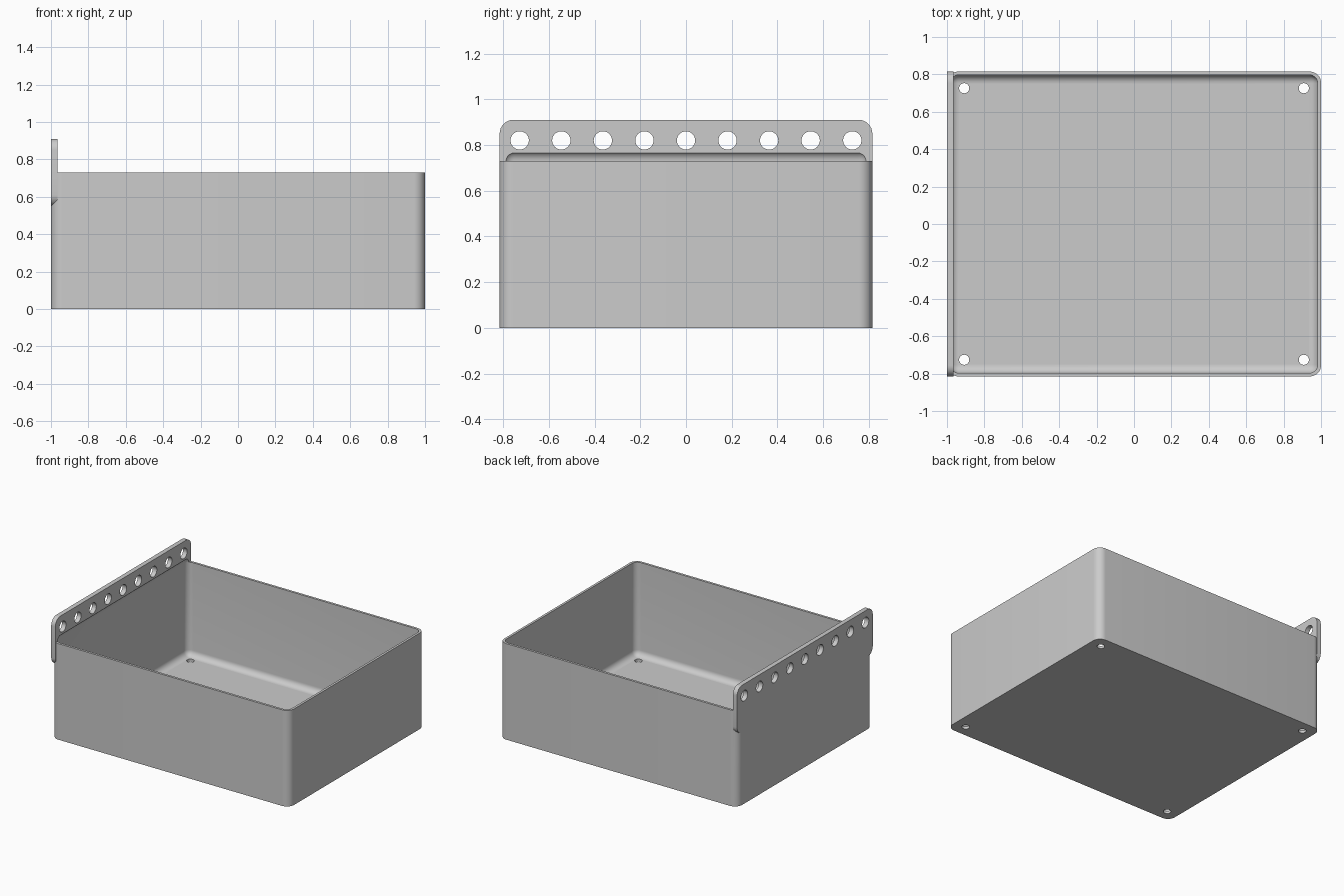
import bpy, bmesh, math
from mathutils import Matrix, Vector

old = bpy.data.objects.get("Cube")
if old:
    bpy.data.objects.remove(old, do_unlink=True)

grey = bpy.data.materials.new("light grey")
grey.use_nodes = True
grey.diffuse_color = (0.6, 0.6, 0.6, 1)
grey.node_tree.nodes["Principled BSDF"].inputs["Base Color"].default_value = (0.6, 0.6, 0.6, 1)


def make_object(name, bm):
    mesh = bpy.data.meshes.new(name)
    bm.to_mesh(mesh)
    bm.free()
    mesh.materials.append(grey)
    obj = bpy.data.objects.new(name, mesh)
    bpy.context.collection.objects.link(obj)
    return obj


def rounded_box(name, low, high, radius, axis=None):
    """Box between two corners, rounding the edges along one axis or all of them."""
    low, high = Vector(low), Vector(high)
    bm = bmesh.new()
    bmesh.ops.create_cube(bm, size=1)
    bmesh.ops.scale(bm, vec=high - low, verts=bm.verts)
    bmesh.ops.translate(bm, vec=(low + high) / 2, verts=bm.verts)
    edges = [e for e in bm.edges if axis is None or
             abs((e.verts[0].co - e.verts[1].co).normalized()[axis]) > 0.9]
    bmesh.ops.bevel(bm, geom=edges, offset=radius, offset_type='OFFSET',
                    segments=8, profile=0.5, affect='EDGES')
    return make_object(name, bm)


def hole_cutters(name, centres, radius, depth, rotation):
    bm = bmesh.new()
    for c in centres:
        bmesh.ops.create_cone(bm, cap_ends=True, segments=32, radius1=radius, radius2=radius,
                              depth=depth, matrix=Matrix.Translation(c) @ rotation)
    return make_object(name, bm)


def combine(target, tool, operation):
    mod = target.modifiers.new(operation.lower(), 'BOOLEAN')
    mod.operation, mod.solver, mod.object = operation, 'EXACT', tool
    bpy.context.view_layer.objects.active = target
    bpy.ops.object.modifier_apply(modifier=mod.name)
    bpy.data.objects.remove(tool, do_unlink=True)


half_y, rim = 0.815, 0.73
wall = 0.018

# Tray shell with the hanging rail on its left end
tray = rounded_box("tray", (-1, -half_y, 0), (1, half_y, rim), 0.06, axis=2)
rail = rounded_box("hanging_rail", (-1, -half_y, 0.55), (-0.965, half_y, 0.91), 0.06, axis=0)
combine(tray, rail, 'UNION')

# Filleted cavity, which also undercuts the foot of the rail
cavity = rounded_box("cavity_cutter", (-1 + wall, -half_y + wall, 0.02),
                     (1 - wall, half_y - wall, rim + 0.045), 0.045)
combine(tray, cavity, 'DIFFERENCE')

# Row of hanging holes
row = [(-0.98, 0.1818 * i, 0.82) for i in range(-4, 5)]
combine(tray, hole_cutters("rail_hole_cutter", row, 0.04, 0.2,
                           Matrix.Rotation(math.pi / 2, 4, 'Y')), 'DIFFERENCE')

# Drain holes in the floor corners
corners = [(sx * 0.908, sy * 0.726, 0) for sx in (-1, 1) for sy in (-1, 1)]
combine(tray, hole_cutters("floor_hole_cutter", corners, 0.027, 0.15,
                           Matrix.Identity(4)), 'DIFFERENCE')

# Smooth the fillets, keep the edges crisp
bpy.ops.object.select_all(action='DESELECT')
tray.select_set(True)
bpy.context.view_layer.objects.active = tray
bpy.ops.object.shade_smooth_by_angle(angle=math.radians(30))
